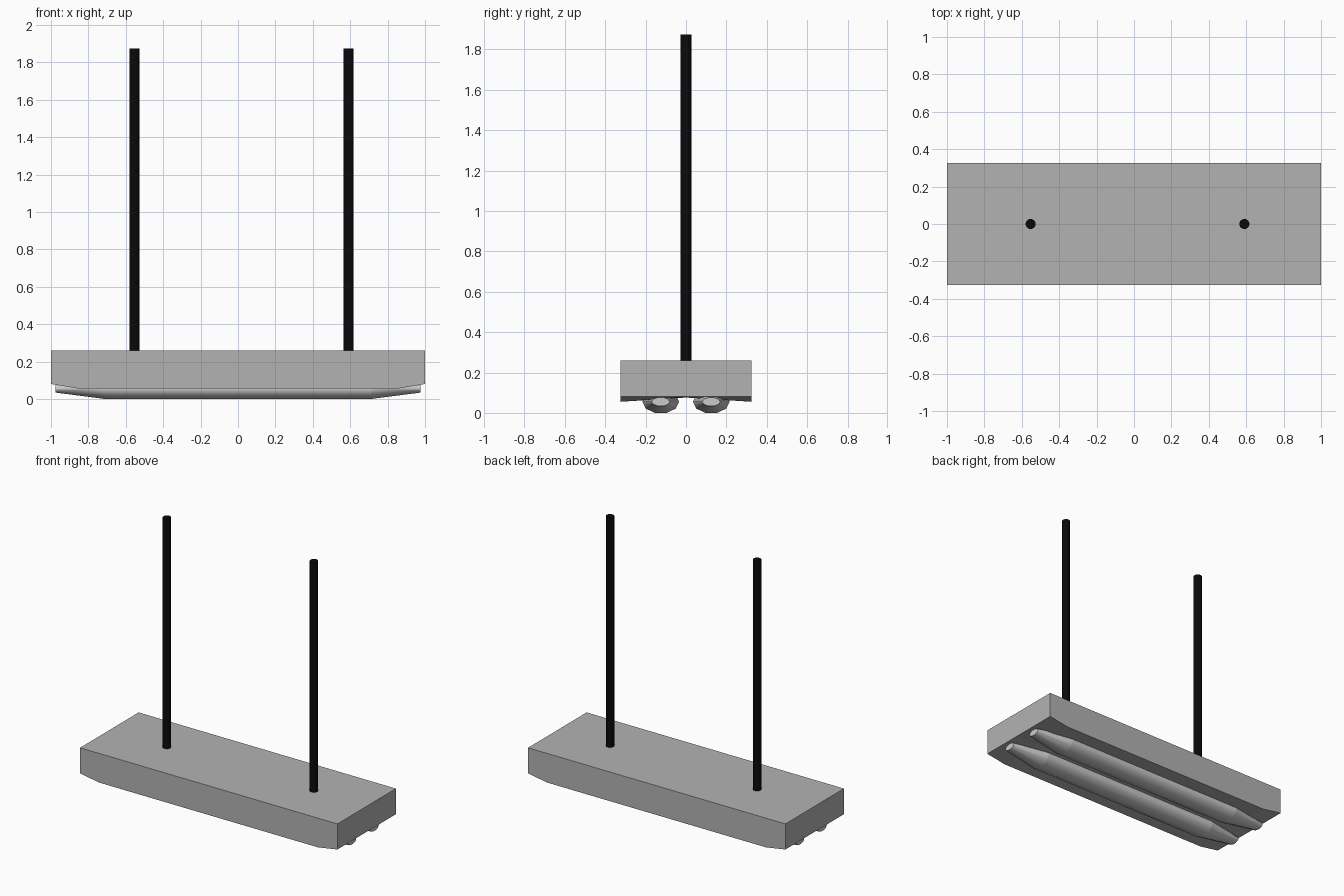
import bpy, bmesh, math

if "Cube" in bpy.data.objects:
    bpy.data.objects.remove(bpy.data.objects["Cube"])


def make_material(name, value):
    mat = bpy.data.materials.new(name)
    mat.diffuse_color = (value, value, value, 1)
    mat.use_nodes = True
    mat.node_tree.nodes["Principled BSDF"].inputs["Base Color"].default_value = mat.diffuse_color
    return mat


def make_object(name, bm, material=None, smooth=False):
    bmesh.ops.recalc_face_normals(bm, faces=bm.faces)
    mesh = bpy.data.meshes.new(name)
    bm.to_mesh(mesh)
    bm.free()
    ob = bpy.data.objects.new(name, mesh)
    bpy.context.collection.objects.link(ob)
    if material:
        mesh.materials.append(material)
    if smooth:
        bpy.ops.object.select_all(action='DESELECT')
        ob.select_set(True)
        bpy.context.view_layer.objects.active = ob
        bpy.ops.object.shade_smooth_by_angle(angle=math.radians(75))
    return ob


def loft(name, rings, caps=(True, True), **kw):
    """Skin equal-sized rings of points and cap the chosen ends."""
    bm = bmesh.new()
    loops = [[bm.verts.new(p) for p in ring] for ring in rings]
    n = len(loops[0])
    for a, b in zip(loops, loops[1:]):
        for i in range(n):
            j = (i + 1) % n
            bm.faces.new((a[i], a[j], b[j], b[i]))
    for cap, ring in zip(caps, (loops[0], loops[-1])):
        if cap:
            bm.faces.new(ring)
    return make_object(name, bm, **kw)


def circle(n, ra, rb):
    steps = [2 * math.pi * i / n for i in range(n)]
    return [(ra * math.cos(t), rb * math.sin(t)) for t in steps]


black = make_material("black", 0.003)
dark_grey = make_material("dark_grey", 0.45)

# Lamp housing: raised ends and a shallow hollow along the underside
W, TOP = 0.325, 0.26
sections = [(-1, 0.08, 0.08), (-0.85, 0.055, 0.076),
            (0.85, 0.055, 0.076), (1, 0.08, 0.08)]
loft("housing", [[(x, -W, TOP), (x, -W, edge), (x, 0, mid), (x, W, edge), (x, W, TOP)]
                 for x, edge, mid in sections], material=dark_grey)


# Two flattened tubes, each with a tapered socket at both ends
def tube_ring(x, y, ry, rz):
    return [(x, y + a, 0.055 + b) for a, b in circle(10, ry, rz)]


for side, y in (("front", -0.125), ("back", 0.125)):
    loft(side + "_tube", [tube_ring(x, y, 0.091, 0.058) for x in (-0.71, 0.71)],
         caps=(False, False), smooth=True)
    for end, s in (("left", -1), ("right", 1)):
        loft(f"{side}_{end}_socket",
             [tube_ring(0.71 * s, y, 0.091, 0.058), tube_ring(0.975 * s, y, 0.045, 0.022)],
             caps=(False, True), smooth=True)

# Hanging rods
for side, x in (("left", -0.553), ("right", 0.59)):
    loft(side + "_rod", [[(x + a, b, z) for a, b in circle(16, 0.027, 0.027)]
                         for z in (0.25, 1.875)], material=black, smooth=True)
